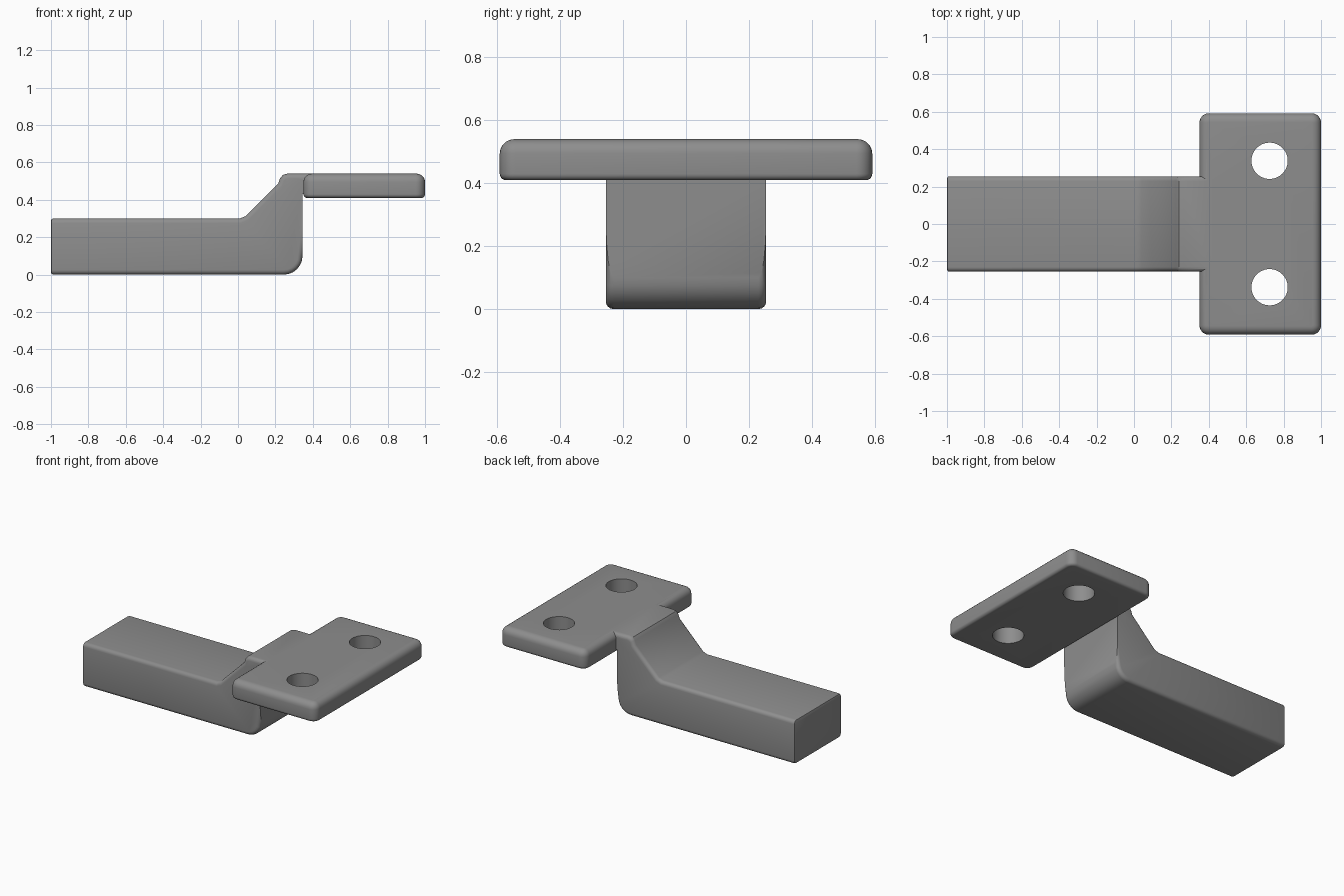
import bpy, bmesh, math

if "Cube" in bpy.data.objects:
    bpy.data.objects.remove(bpy.data.objects["Cube"])

grey = bpy.data.materials.new("plain grey")
grey.diffuse_color = (0.27, 0.27, 0.27, 1)
grey.use_nodes = True
grey.node_tree.nodes["Principled BSDF"].inputs["Base Color"].default_value = grey.diffuse_color


def to_object(name, bm):
    bmesh.ops.recalc_face_normals(bm, faces=bm.faces)
    mesh = bpy.data.meshes.new(name)
    bm.to_mesh(mesh)
    bm.free()
    mesh.materials.append(grey)
    obj = bpy.data.objects.new(name, mesh)
    bpy.context.collection.objects.link(obj)
    return obj


def round_edges(bm, edges, radius, segments=5):
    bmesh.ops.bevel(bm, geom=list(edges), offset=radius, segments=segments,
                    profile=0.5, affect='EDGES', clamp_overlap=True)


def boolean(obj, other, operation):
    mod = obj.modifiers.new(operation.lower(), 'BOOLEAN')
    mod.operation = operation
    mod.solver = 'EXACT'
    mod.object = other
    bpy.context.view_layer.objects.active = obj
    bpy.ops.object.modifier_apply(modifier=mod.name)
    bpy.data.objects.remove(other)


# stepped arm: side profile with a large rounded heel, extruded across y
HALF = 0.255
heel = [(0.245 + 0.1 * math.sin(a), 0.1 - 0.1 * math.cos(a))
        for a in (math.radians(15 * i) for i in range(7))]
profile = [(-1, 0)] + heel + [
    (0.345, 0.43), (0.42, 0.43), (0.42, 0.54), (0.265, 0.54), (0.24, 0.533),
    (0.225, 0.515), (0.215, 0.487), (0.04, 0.312), (0.01, 0.30), (-1, 0.30)]
bm = bmesh.new()
face = bm.faces.new([bm.verts.new((x, -HALF, z)) for x, z in profile])
ext = bmesh.ops.extrude_face_region(bm, geom=[face])
bmesh.ops.translate(bm, vec=(0, 2 * HALF, 0),
                    verts=[v for v in ext["geom"] if isinstance(v, bmesh.types.BMVert)])
bmesh.ops.recalc_face_normals(bm, faces=bm.faces)


def is_side_edge(e):
    a, b = (v.co for v in e.verts)
    on_side = abs(a.y - b.y) < 1e-4
    hidden = min(a.x, b.x) > 0.34 and max(a.z, b.z) > 0.42
    return on_side and not hidden and max(a.x, b.x) > -0.99


top_join = [e for e in bm.edges if all(abs(v.co.z - 0.54) < 1e-4 for v in e.verts)
            and abs(e.verts[0].co.y - e.verts[1].co.y) < 1e-4]
round_edges(bm, {e for e in bm.edges if is_side_edge(e)} | set(top_join), 0.025, 4)
round_edges(bm, [e for e in bm.edges if all(v.co.x < -0.999 for v in e.verts)], 0.012, 2)
arm = to_object("stepped_arm", bm)

# mounting plate: rounded corners, softer top rim than bottom rim
bm = bmesh.new()
bmesh.ops.create_cube(bm, size=1)
for v in bm.verts:
    v.co = (0.675 + 0.65 * v.co.x, 1.184 * v.co.y, 0.475 + 0.13 * v.co.z)
round_edges(bm, [e for e in bm.edges if abs(e.verts[0].co.z - e.verts[1].co.z) > 0.1], 0.05, 6)
for z, radius in ((0.54, 0.045), (0.41, 0.02)):
    round_edges(bm, [e for e in bm.edges
                     if all(abs(v.co.z - z) < 1e-4 for v in e.verts)], radius)
bracket = to_object("mounting_bracket", bm)

# join the arm and plate, then drill the two screw holes
boolean(bracket, arm, 'UNION')
for side in (-1, 1):
    bm = bmesh.new()
    bmesh.ops.create_cone(bm, cap_ends=True, segments=48, radius1=0.097, radius2=0.097, depth=0.5)
    bmesh.ops.translate(bm, vec=(0.725, side * 0.338, 0.475), verts=bm.verts)
    drill = to_object("drill", bm)
    drill.hide_render = True
    boolean(bracket, drill, 'DIFFERENCE')

bracket.select_set(True)
bpy.context.view_layer.objects.active = bracket
bpy.ops.object.shade_smooth_by_angle(angle=math.radians(32))
